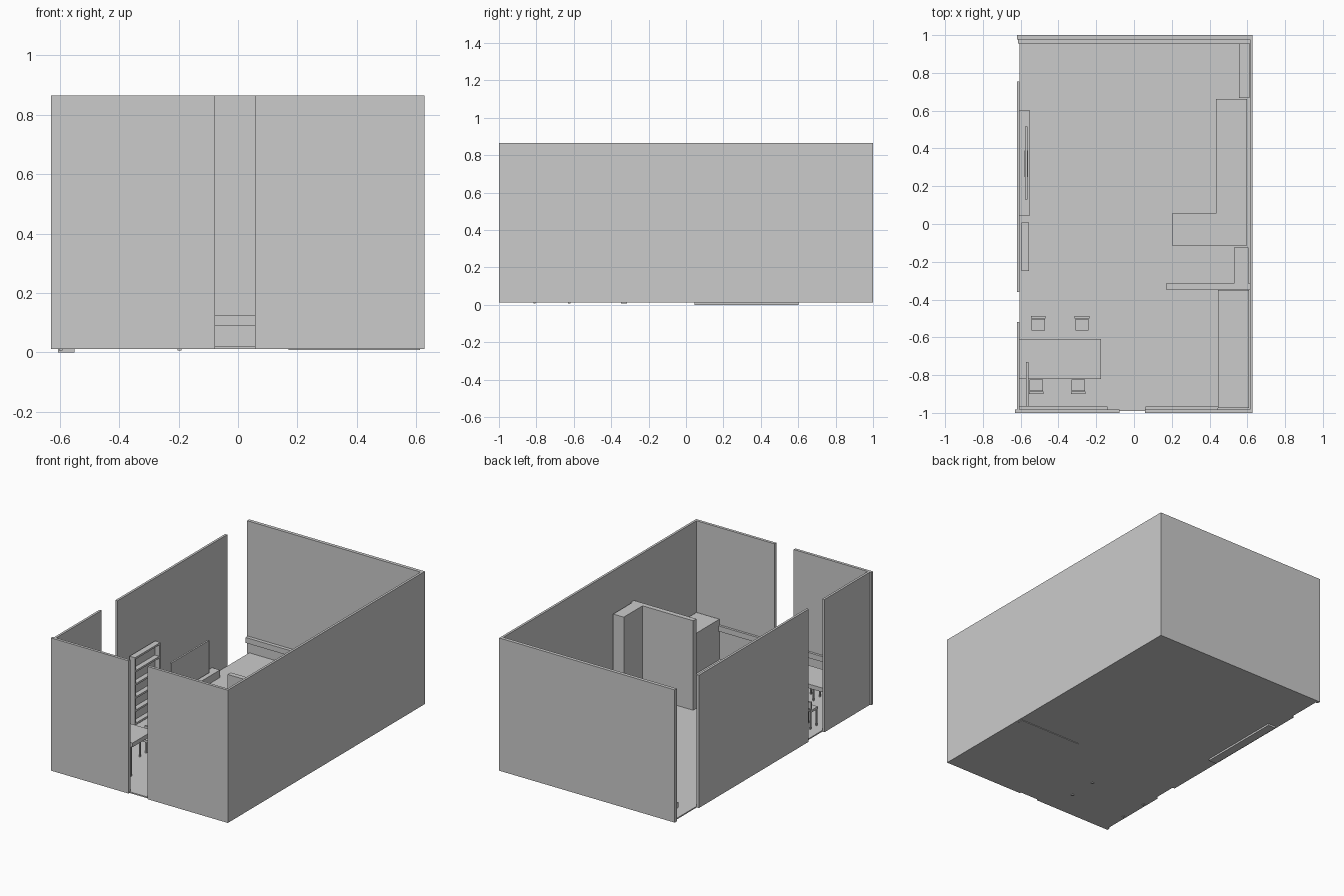
import bpy, bmesh

if "Cube" in bpy.data.objects:
    bpy.data.objects.remove(bpy.data.objects["Cube"])


def boxes(name, parts):
    """One object made of axis-aligned boxes given as (x0, x1, y0, y1, z0, z1)."""
    bm = bmesh.new()
    for x0, x1, y0, y1, z0, z1 in parts:
        vs = bmesh.ops.create_cube(bm, size=1)["verts"]
        for v in vs:
            v.co.x = x0 if v.co.x < 0 else x1
            v.co.y = y0 if v.co.y < 0 else y1
            v.co.z = z0 if v.co.z < 0 else z1
    me = bpy.data.meshes.new(name)
    bm.to_mesh(me)
    bm.free()
    ob = bpy.data.objects.new(name, me)
    bpy.context.collection.objects.link(ob)
    return ob


B, F, T = 0.012, 0.02, 0.865  # underside, floor level, wall top

# Floor slab and walls with door openings
boxes("floor", [(-0.605, 0.625, -0.99, 0.995, B, F)])
boxes("front_wall_left", [(-0.63, -0.078, -1.0, -0.982, B, T)])
boxes("front_wall_right", [(0.058, 0.613, -1.0, -0.982, B, T)])
boxes("right_wall", [(0.613, 0.628, -1.0, 1.0, B, T)])
boxes("back_wall", [(-0.62, 0.613, 0.978, 1.0, B, T)])
boxes("left_wall_front", [(-0.62, -0.605, -0.982, -0.52, B, T)])
boxes("left_wall_back", [(-0.62, -0.605, -0.36, 0.755, B, T)])

# Rails along the end walls
boxes("back_rail", [(-0.615, 0.613, 0.955, 0.978, 0.09, 0.125)])
boxes("front_rail_left", [(-0.605, -0.14, -0.982, -0.967, 0.205, 0.24)])
boxes("front_rail_right", [(0.06, 0.445, -0.982, -0.967, 0.205, 0.24)])

# Kitchen counter, partition and tall cabinet
boxes("kitchen_counter", [(0.445, 0.608, -0.975, -0.35, F, 0.28)])
boxes("partition", [(0.17, 0.613, -0.348, -0.316, 0.008, 0.595)])
boxes("tall_cabinet", [(0.53, 0.605, -0.316, -0.125, F, 0.595)])

# L-shaped sofa as one extruded outline
outline = [(0.2, -0.115), (0.597, -0.115), (0.597, 0.663),
           (0.435, 0.663), (0.435, 0.055), (0.2, 0.055)]
bm = bmesh.new()
face = bm.faces.new([bm.verts.new((x, y, F)) for x, y in outline])
top = bmesh.ops.extrude_face_region(bm, geom=[face])["geom"]
bmesh.ops.translate(bm, vec=(0, 0, 0.13),
                    verts=[g for g in top if isinstance(g, bmesh.types.BMVert)])
bmesh.ops.recalc_face_normals(bm, faces=bm.faces)
mesh = bpy.data.meshes.new("corner_sofa")
bm.to_mesh(mesh)
bm.free()
bpy.context.collection.objects.link(bpy.data.objects.new("corner_sofa", mesh))
boxes("side_cabinet", [(0.557, 0.611, 0.668, 0.955, F, 0.28)])

# Low media bench with a flat screen
boxes("media_bench", [(-0.605, -0.55, 0.045, 0.602, 0.0, 0.068)])
boxes("screen", [(-0.576, -0.565, 0.13, 0.515, 0.08, 0.288),
                 (-0.58, -0.56, 0.25, 0.39, 0.068, 0.08)])

# Open shelf unit: two sides, evenly spaced shelves
sx0, sx1, sy0, sy1, st = -0.595, -0.557, -0.25, 0.008, 0.47
parts = [(sx0, sx1, sy0, sy0 + 0.012, F, st), (sx0, sx1, sy1 - 0.012, sy1, F, st)]
for i in range(6):
    z = 0.035 + i * (st - 0.012 - 0.035) / 5
    parts.append((sx0, sx1, sy0 + 0.012, sy1 - 0.012, z, z + 0.012))
parts.append((sx0, sx0 + 0.006, sy0 + 0.012, sy1 - 0.012, F, st))
boxes("shelf_unit", parts)

# Dining table
parts = [(-0.607, -0.175, -0.82, -0.608, 0.215, 0.242)]
for x in (-0.597, -0.197):
    for y in (-0.81, -0.624):
        parts.append((x - 0.006, x + 0.006, y - 0.006, y + 0.006, 0.006, 0.215))
boxes("dining_table", parts)

# Narrow upright panel beside the table
boxes("wall_panel", [(-0.573, -0.559, -0.967, -0.73, 0.25, 0.39)])


def chair(name, x, y_back, d):
    """Chair whose seat points in direction d (+1 or -1) along y."""
    def span(a, b):
        return min(y_back + d * a, y_back + d * b), max(y_back + d * a, y_back + d * b)
    w = 0.035
    parts = [(x - w, x + w, *span(0.015, 0.078), 0.125, 0.14),
             (x - w - 0.004, x + w + 0.004, *span(0, 0.014), 0.155, 0.195)]
    for s in (-1, 1):
        lx = x + s * (w - 0.004)
        parts.append((lx - 0.004, lx + 0.004, *span(0.002, 0.012), F, 0.19))
        parts.append((lx - 0.004, lx + 0.004, *span(0.066, 0.076), F, 0.126))
    boxes(name, parts)


for i, x in enumerate((-0.507, -0.275)):
    chair(f"chair_back_{i + 1}", x, -0.487, -1)
for i, x in enumerate((-0.517, -0.295)):
    chair(f"chair_front_{i + 1}", x, -0.9, 1)
